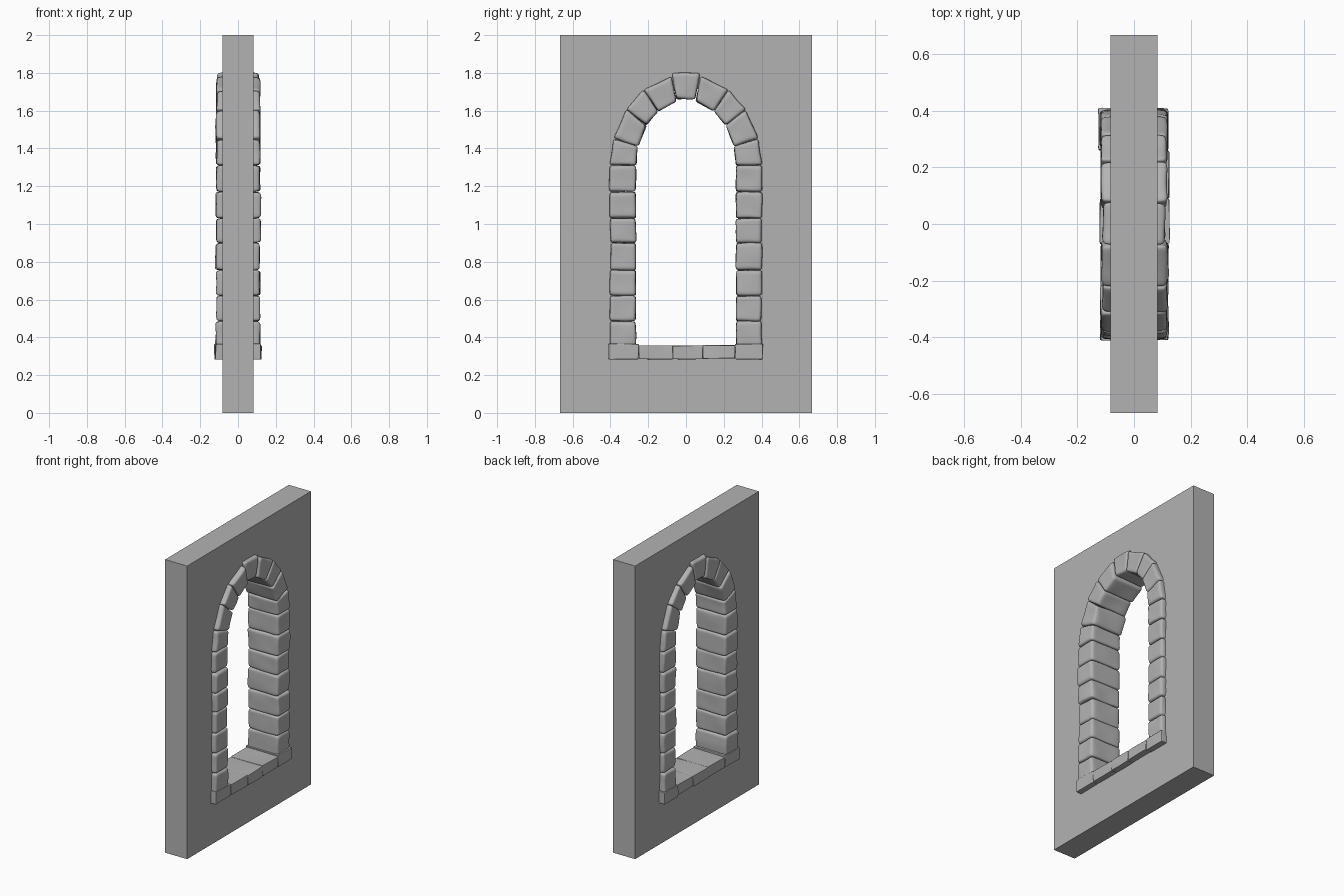
import bpy, bmesh, math, random
from mathutils import Vector, noise

random.seed(7)
if "Cube" in bpy.data.objects:
    bpy.data.objects.remove(bpy.data.objects["Cube"])

stone_grey = bpy.data.materials.new("stone_grey")
stone_grey.use_nodes = True
grey = (0.45, 0.45, 0.45, 1)
stone_grey.diffuse_color = grey
stone_grey.node_tree.nodes["Principled BSDF"].inputs["Base Color"].default_value = grey

WALL_X, SPRING, SILL_TOP, SILL_BASE = 0.083, 1.31, 0.36, 0.285
INNER, OUTER = (0.265, 0.345), (0.402, 0.483)


def add_object(name, bm):
    mesh = bpy.data.meshes.new(name)
    bmesh.ops.recalc_face_normals(bm, faces=bm.faces)
    bm.to_mesh(mesh)
    bm.free()
    obj = bpy.data.objects.new(name, mesh)
    bpy.context.collection.objects.link(obj)
    mesh.materials.append(stone_grey)
    return obj


def arch_point(radii, degrees):
    a = math.radians(degrees)
    return Vector((radii[0] * math.cos(a), SPRING + radii[1] * math.sin(a)))


def stone(name, corners, depth, ring=0.64, rough=0.007):
    """Rounded hand-cut block over four (y, z) corners, running through the wall."""
    bm = bmesh.new()
    bmesh.ops.create_cube(bm, size=2)
    bmesh.ops.subdivide_edges(bm, edges=bm.edges[:], cuts=3, use_grid_fill=True)
    c = [Vector(p) for p in corners]
    front, back = (depth + random.uniform(-0.004, 0.004) for _ in range(2))
    shift = Vector([random.uniform(0, 50) for _ in range(3)])
    for v in bm.verts:
        # Outer loops sit near the edges to keep the block shape when smoothed
        p = Vector([math.copysign(ring, t) if 0.3 < abs(t) < 0.7 else t for t in v.co])
        u, w = (p.y + 1) / 2, (p.z + 1) / 2
        flat = c[0].lerp(c[1], u).lerp(c[3].lerp(c[2], u), w)
        x = p.x * (front if p.x > 0 else back)
        v.co = Vector((x, flat.x, flat.y))
        v.co += noise.noise_vector(v.co * 14 + shift) * rough
    obj = add_object(name, bm)
    for f in obj.data.polygons:
        f.use_smooth = True
    sub = obj.modifiers.new("round_edges", "SUBSURF")
    sub.levels = sub.render_levels = 2
    return obj


# Wall slab with an arched opening hidden behind the stones
hole_r = ((INNER[0] + OUTER[0]) / 2, (INNER[1] + OUTER[1]) / 2)
hole_base = (SILL_TOP + SILL_BASE) / 2
outline = [(-0.667, 0), (0.667, 0), (0.667, 2), (-0.667, 2)]
opening = [(-hole_r[0], hole_base), (hole_r[0], hole_base)]
opening += [tuple(arch_point(hole_r, 180 * i / 24)) for i in range(25)]
bm = bmesh.new()
edges = []
for loop in (outline, opening):
    ring = [bm.verts.new((-WALL_X, y, z)) for y, z in loop]
    edges += [bm.edges.new((ring[i - 1], ring[i])) for i in range(len(ring))]
bmesh.ops.triangle_fill(bm, edges=edges, use_beauty=True)
grown = bmesh.ops.extrude_face_region(bm, geom=bm.faces[:], use_keep_orig=True)
for v in grown["geom"]:
    if isinstance(v, bmesh.types.BMVert):
        v.co.x = WALL_X
bmesh.ops.dissolve_limit(bm, angle_limit=0.01, verts=bm.verts[:], edges=bm.edges[:])
add_object("wall", bm)

# Jamb stones and arch stones on both sides
courses = [SILL_TOP - 0.01, 0.485, 0.62, 0.755, 0.9, 1.03, 1.17, SPRING]
joints = [0, 17, 38, 56, 79]
for side, label in ((1, "back"), (-1, "front")):
    for i, (low, high) in enumerate(zip(courses, courses[1:])):
        inn, out = INNER[0], OUTER[0] + random.uniform(-0.003, 0.004)
        quad = [(inn, low), (out, low), (out, high), (inn, high)]
        stone(f"jamb_stone_{label}_{i + 1}", [(side * y, z) for y, z in quad], 0.117)
    for i, (a, b) in enumerate(zip(joints, joints[1:])):
        quad = [arch_point(INNER, a), arch_point(OUTER, a),
                arch_point(OUTER, b), arch_point(INNER, b)]
        stone(f"arch_stone_{label}_{i + 1}", [(side * y, z) for y, z in quad], 0.115)

# Keystone
k_in, k_out = arch_point(INNER, joints[-1]), arch_point(OUTER, joints[-1])
stone("keystone", [(-k_in.x, k_in.y + 0.012), (k_in.x, k_in.y + 0.012),
                   (k_out.x, k_out.y + 0.018), (-k_out.x, k_out.y + 0.018)], 0.113)

# Sill slabs
cuts = [-0.41, -0.25, -0.07, 0.09, 0.26, 0.408]
for i, (a, b) in enumerate(zip(cuts, cuts[1:])):
    end = i in (0, len(cuts) - 2)
    top = SILL_TOP + (0.005 if end else random.uniform(-0.004, 0.003))
    base = SILL_BASE - (0.002 if end else random.uniform(-0.004, 0.002))
    quad = [(a, base), (b, base), (b, top), (a, top)]
    stone(f"sill_stone_{i + 1}", quad, 0.124 if end else 0.121, 0.9, 0.004)
